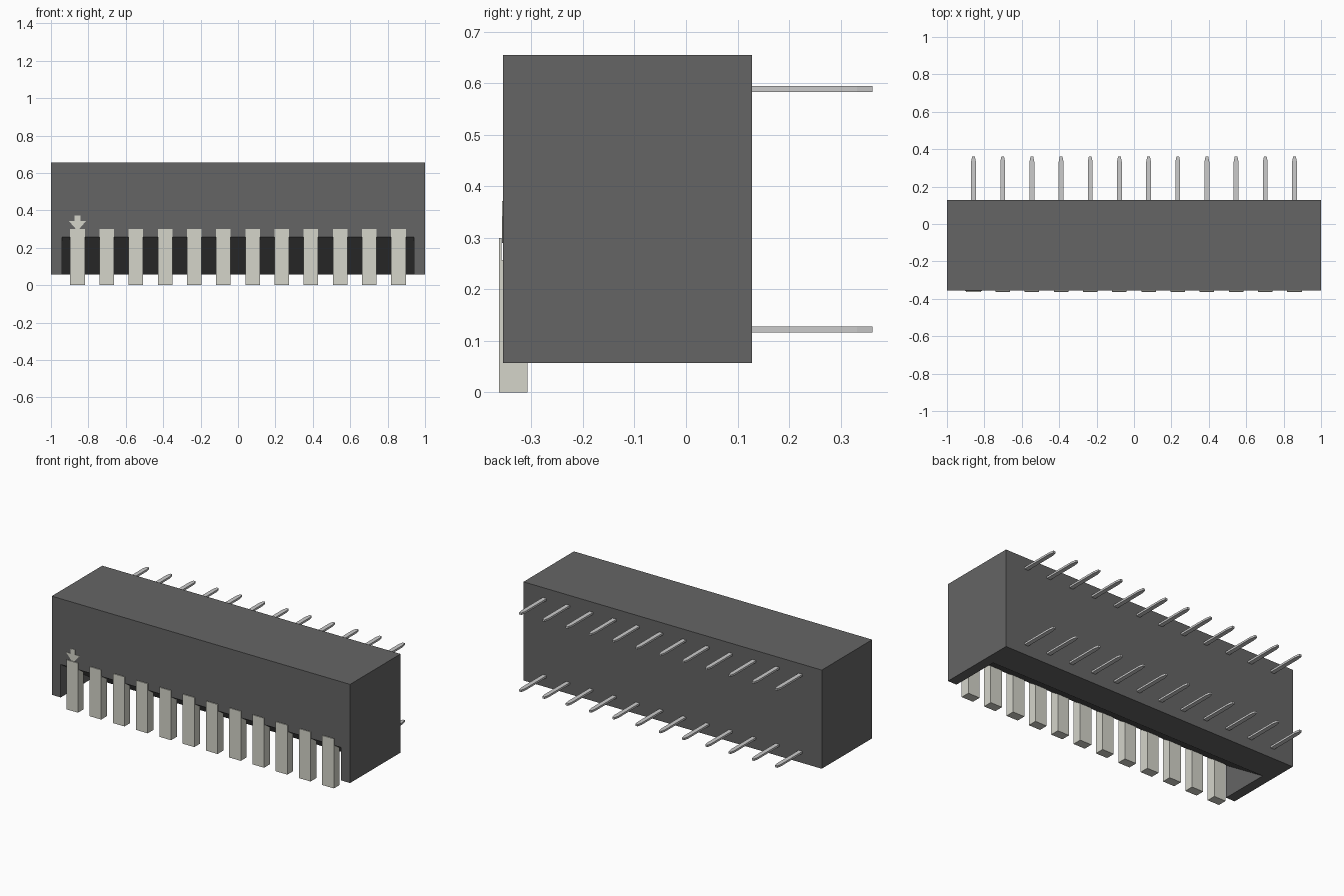
import bpy, bmesh
from mathutils import Vector

if "Cube" in bpy.data.objects:
    bpy.data.objects.remove(bpy.data.objects["Cube"])

def material(name, rgb):
    m = bpy.data.materials.new(name)
    m.diffuse_color = (*rgb, 1)
    m.use_nodes = True
    m.node_tree.nodes["Principled BSDF"].inputs["Base Color"].default_value = m.diffuse_color
    return m

DARK = material("dark_plastic", (0.13, 0.13, 0.13))
IVORY = material("ivory_plastic", (0.66, 0.66, 0.59))
METAL = material("metal", (0.60, 0.60, 0.58))

def prism(name, profile, to_3d, push, mat=None):
    """Extrude a flat 2D outline along the vector push."""
    bm = bmesh.new()
    face = bm.faces.new([bm.verts.new(to_3d(a, b)) for a, b in profile])
    new = bmesh.ops.extrude_face_region(bm, geom=[face])["geom"]
    verts = [v for v in new if isinstance(v, bmesh.types.BMVert)]
    bmesh.ops.translate(bm, verts=verts, vec=Vector(push))
    bmesh.ops.recalc_face_normals(bm, faces=bm.faces[:])
    mesh = bpy.data.meshes.new(name)
    bm.to_mesh(mesh)
    bm.free()
    ob = bpy.data.objects.new(name, mesh)
    bpy.context.collection.objects.link(ob)
    if mat:
        mesh.materials.append(mat)
    return ob

def side_prism(name, profile, x, width, mat=None):
    """Outline in (y, z), extruded along x and centred on x."""
    return prism(name, profile, lambda y, z: (x - width / 2, y, z), (width, 0, 0), mat)

# Housing block with a wedge-shaped recess open to front and bottom
housing = side_prism("housing", [(-0.355, 0.057), (0.128, 0.057),
                                 (0.128, 0.655), (-0.355, 0.655)], 0, 2, DARK)
cutter = side_prism("recess_cutter", [(-0.41, 0.024), (0.0, 0.024), (-0.41, 0.293)], 0, 1.88, DARK)
cutter.hide_render = True
cutter.hide_viewport = True
cutter.display_type = 'WIRE'
cut = housing.modifiers.new("recess", 'BOOLEAN')
cut.operation = 'DIFFERENCE'
cut.solver = 'EXACT'
cut.object = cutter

# Twelve switch levers, each with a thin lip above the recess, and two rows of pins
LEVER = [(-0.363, 0), (-0.308, 0), (-0.308, 0.257),
         (-0.358, 0.257), (-0.358, 0.30), (-0.363, 0.30)]
PIN = [(-0.013, 0.12), (0.013, 0.12), (0.013, 0.332), (0.007, 0.362),
       (-0.007, 0.362), (-0.013, 0.332)]
COUNT, PITCH = 12, 0.156
for i in range(COUNT):
    x = (i - (COUNT - 1) / 2) * PITCH
    side_prism(f"lever_{i + 1}", LEVER, x, 0.078, IVORY)
    for row, z in (("lower", 0.116), ("upper", 0.583)):
        prism(f"{row}_pin_{i + 1}", PIN, lambda a, b: (x + a, b, z), (0, 0, 0.012), METAL)

# Small arrow marker above the first lever
ARROW = [(-0.016, 0.372), (-0.016, 0.342), (-0.045, 0.342), (0, 0.29),
         (0.045, 0.342), (0.016, 0.342), (0.016, 0.372)]
x0 = -(COUNT - 1) / 2 * PITCH
prism("arrow_marker", ARROW, lambda a, b: (x0 + a, -0.357, b), (0, 0.006, 0), IVORY)
